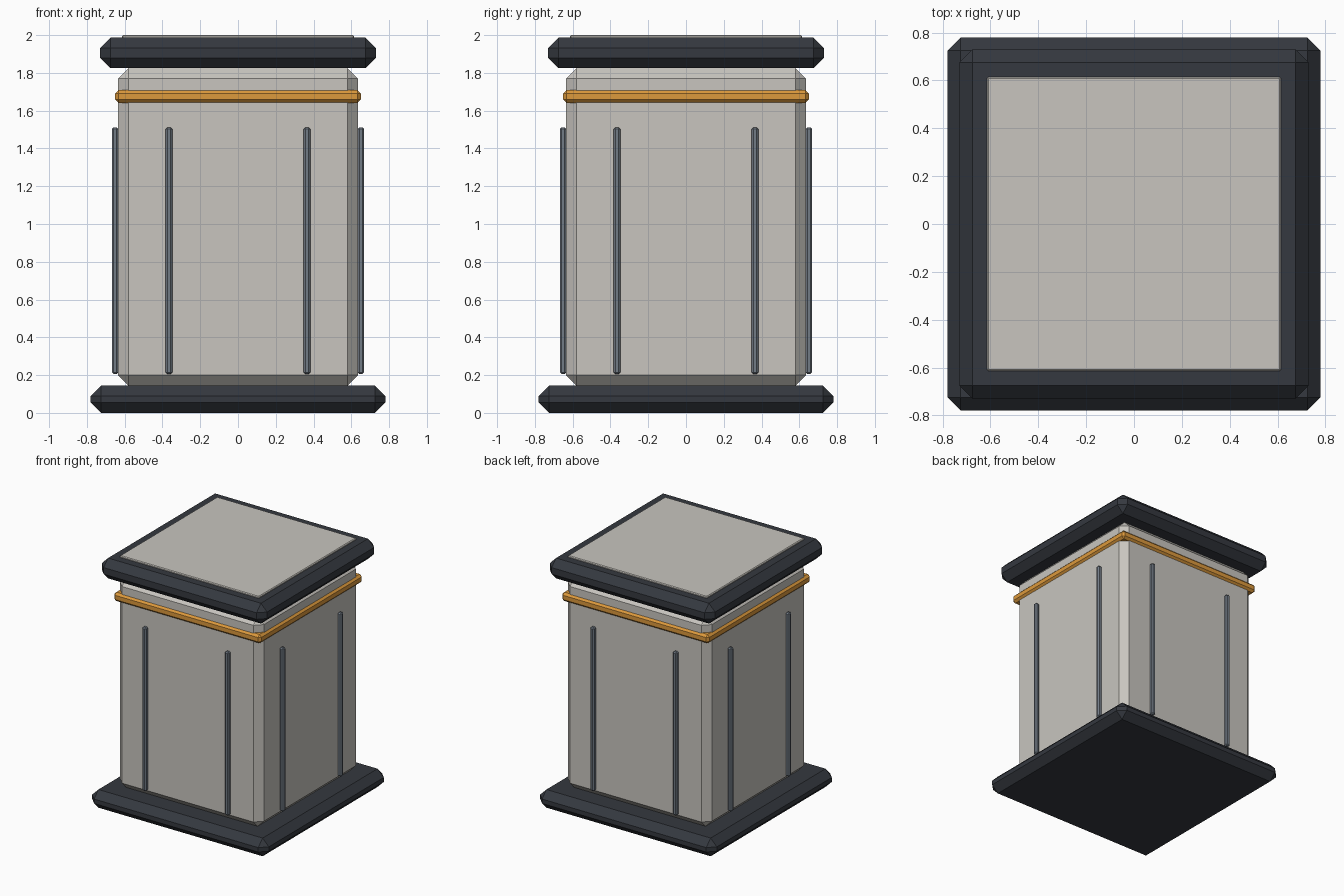
import bpy, bmesh
from mathutils import Matrix

if "Cube" in bpy.data.objects:
    bpy.data.objects.remove(bpy.data.objects["Cube"])


def material(name, rgb):
    m = bpy.data.materials.new(name)
    m.diffuse_color = (*rgb, 1)
    m.use_nodes = True
    m.node_tree.nodes["Principled BSDF"].inputs["Base Color"].default_value = m.diffuse_color
    return m


stone = material("stone", (0.58, 0.56, 0.52))
dark = material("dark_trim", (0.035, 0.04, 0.05))
gold = material("gold", (0.72, 0.32, 0.045))
steel = material("steel", (0.17, 0.20, 0.24))


def box(name, lo, hi, bevel, mat):
    """Box between two corners with every edge chamfered."""
    bm = bmesh.new()
    bmesh.ops.create_cube(bm, size=1)
    size = [b - a for a, b in zip(lo, hi)]
    mid = [(a + b) / 2 for a, b in zip(lo, hi)]
    bmesh.ops.transform(bm, verts=bm.verts,
                        matrix=Matrix.Translation(mid) @ Matrix.Diagonal((*size, 1)))
    bmesh.ops.bevel(bm, geom=bm.edges[:], offset=bevel, segments=1,
                    affect='EDGES', clamp_overlap=True)
    mesh = bpy.data.meshes.new(name)
    bm.to_mesh(mesh)
    bm.free()
    mesh.materials.append(mat)
    ob = bpy.data.objects.new(name, mesh)
    bpy.context.collection.objects.link(ob)
    return ob


def slab(name, half, z0, z1, bevel, mat):
    return box(name, (-half, -half, z0), (half, half, z1), bevel, mat)


# Stacked square parts, from the floor up
slab("base_plinth", 0.78, 0.0, 0.145, 0.055, dark)
slab("pillar_body", 0.635, 0.145, 1.825, 0.055, stone)
slab("gold_band", 0.65, 1.64, 1.71, 0.018, gold)
slab("cap", 0.73, 1.825, 1.987, 0.055, dark)
slab("top_panel", 0.615, 1.96, 2.0, 0.006, stone)

# Two vertical strips on each of the four sides
for side, sx, sy in (("front", 0, -1), ("back", 0, 1), ("left", -1, 0), ("right", 1, 0)):
    for i, t in enumerate((-0.365, 0.365)):
        cx = sx * 0.65 + (t if sx == 0 else 0)
        cy = sy * 0.65 + (t if sy == 0 else 0)
        r = 0.018
        box(f"{side}_strip_{i + 1}", (cx - r, cy - r, 0.205), (cx + r, cy + r, 1.512), 0.01, steel)
